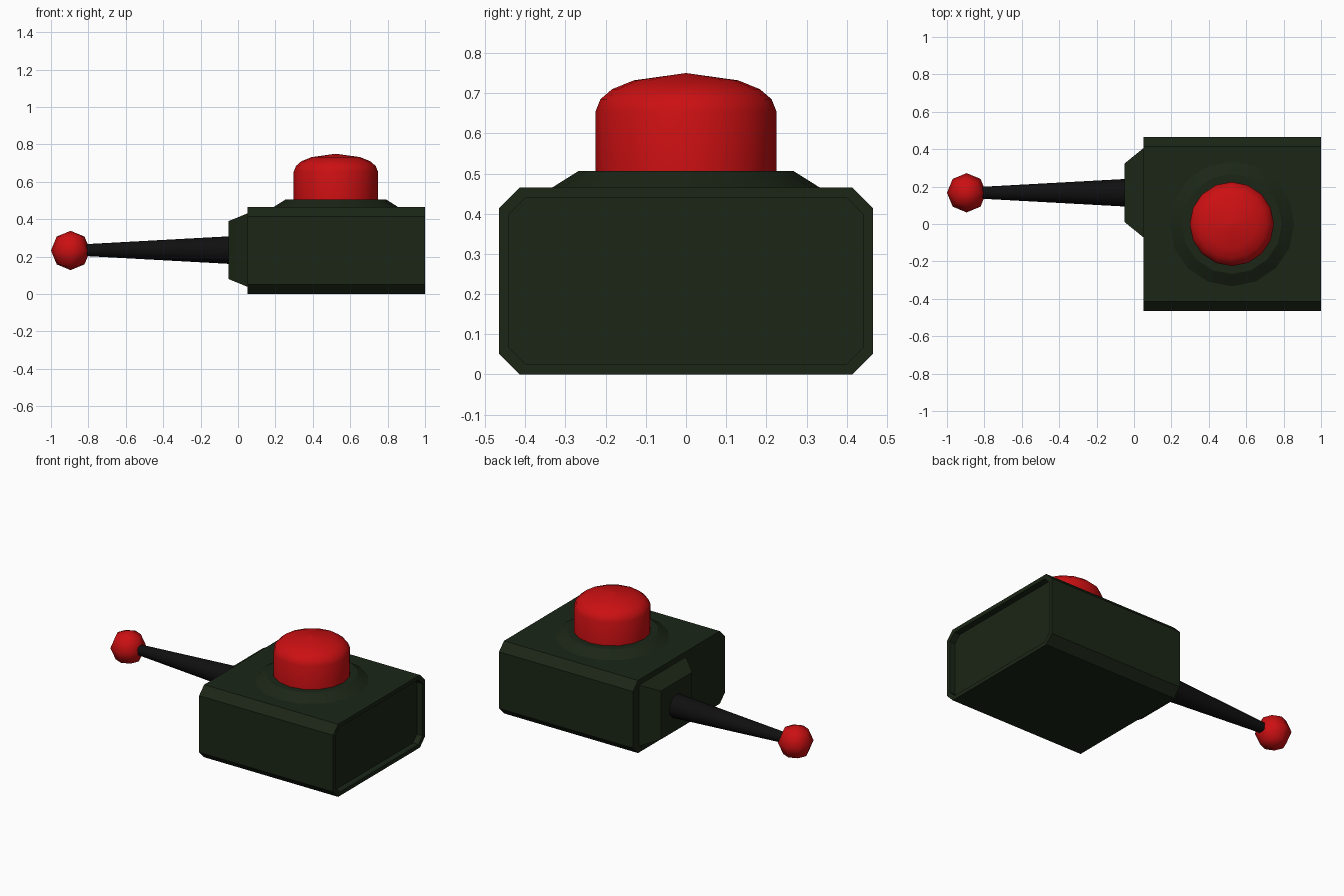
import bpy, bmesh
from math import cos, sin, pi, radians
from mathutils import Matrix

if "Cube" in bpy.data.objects:
    bpy.data.objects.remove(bpy.data.objects["Cube"])


def material(name, rgb):
    m = bpy.data.materials.new(name)
    m.diffuse_color = (*rgb, 1)
    m.use_nodes = True
    m.node_tree.nodes["Principled BSDF"].inputs["Base Color"].default_value = m.diffuse_color
    return m


GREEN = material("dark_green", (0.011, 0.019, 0.008))
RED = material("red", (0.6, 0.005, 0.006))
BLACK = material("black", (0.005, 0.005, 0.005))


def loft(name, rings, mat, smooth=None):
    """Skin a list of equal-length point rings and cap both ends."""
    bm = bmesh.new()
    loops = [[bm.verts.new(p) for p in r] for r in rings]
    n = len(loops[0])
    for a, b in zip(loops, loops[1:]):
        for i in range(n):
            j = (i + 1) % n
            bm.faces.new((a[i], a[j], b[j], b[i]))
    bm.faces.new(loops[0][::-1])
    bm.faces.new(loops[-1])
    bmesh.ops.remove_doubles(bm, verts=bm.verts, dist=1e-5)
    bmesh.ops.recalc_face_normals(bm, faces=bm.faces)
    return finish(name, bm, mat, smooth)


def finish(name, bm, mat, smooth=None):
    me = bpy.data.meshes.new(name)
    bm.to_mesh(me)
    bm.free()
    ob = bpy.data.objects.new(name, me)
    bpy.context.collection.objects.link(ob)
    me.materials.append(mat)
    if smooth:
        bpy.ops.object.select_all(action='DESELECT')
        ob.select_set(True)
        bpy.context.view_layer.objects.active = ob
        bpy.ops.object.shade_smooth_by_angle(angle=radians(smooth))
    return ob


def rect(x, cy, cz, hy, hz, c=0.0):
    """Rectangle in the YZ plane with corners chamfered by c."""
    if c == 0:
        return [(x, cy + sy * hy, cz + sz * hz)
                for sy, sz in ((1, 1), (-1, 1), (-1, -1), (1, -1))]
    pts = [(hy, hz - c), (hy - c, hz), (c - hy, hz), (-hy, hz - c),
           (-hy, c - hz), (c - hy, -hz), (hy - c, -hz), (hy, c - hz)]
    return [(x, cy + y, cz + z) for y, z in pts]


def disc(cx, cy, z, r, n):
    return [(cx + r * cos(2 * pi * i / n), cy + r * sin(2 * pi * i / n), z)
            for i in range(n)]


# Chamfered housing with a shallow recess in the right end
HZ = 0.2325
loft("housing", [rect(0.05, 0, HZ, 0.465, HZ, 0.051),
                 rect(1.0, 0, HZ, 0.465, HZ, 0.051),
                 rect(1.0, 0, HZ, 0.44, HZ - 0.025, 0.041),
                 rect(0.96, 0, HZ, 0.44, HZ - 0.025, 0.041)], GREEN)

# Tapered mount on the left end
LY, LZ = 0.167, 0.235
loft("lever_mount", [rect(0.06, LY, LZ, 0.238, 0.196),
                     rect(0.05, LY, LZ, 0.238, 0.196),
                     rect(-0.05, LY, LZ, 0.157, 0.155)], GREEN)

# Tapered lever
bm = bmesh.new()
bmesh.ops.create_cone(bm, cap_ends=True, segments=16, radius1=0.032,
                      radius2=0.074, depth=0.77,
                      matrix=Matrix.Translation((-0.425, LY, LZ))
                      @ Matrix.Rotation(pi / 2, 4, 'Y'))
finish("lever", bm, BLACK, 40)

# Low-poly knob
bm = bmesh.new()
bmesh.ops.create_uvsphere(bm, u_segments=8, v_segments=4, radius=0.105,
                          matrix=Matrix.Translation((-0.895, LY, 0.233)))
finish("lever_knob", bm, RED, 60)

# Sloped collar and domed push button
BX = 0.523
loft("button_collar", [disc(BX, 0, z, r, 16) for r, z in
                       ((0.335, 0.455), (0.335, 0.464), (0.268, 0.506))], GREEN, 30)
loft("push_button", [disc(BX, 0, z, r, 16) for r, z in
                     ((0.225, 0.495), (0.225, 0.655), (0.213, 0.685),
                      (0.184, 0.71), (0.13, 0.732), (0.001, 0.75))], RED, 50)
